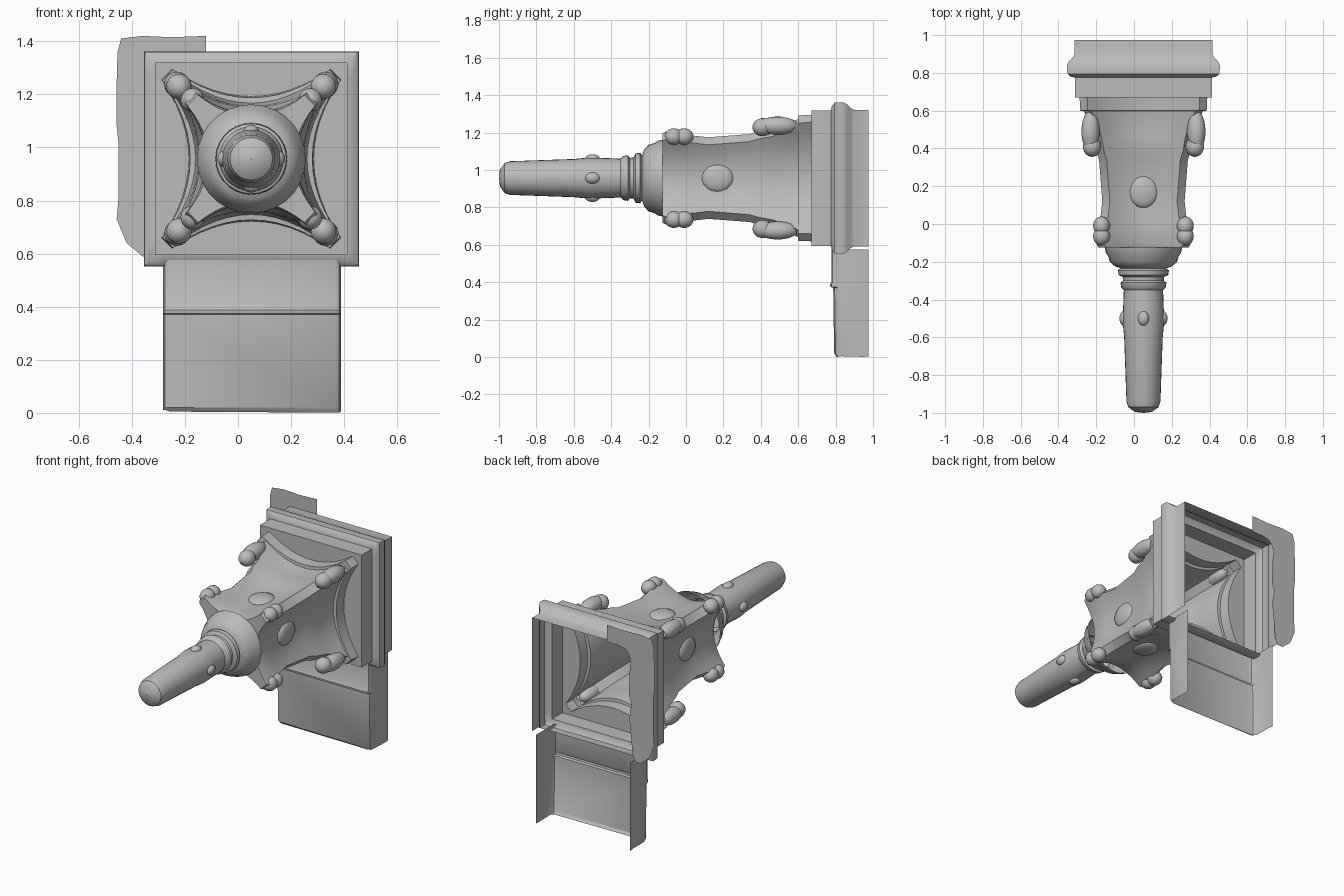
import bpy, bmesh, math, random
from mathutils import Matrix, Vector

random.seed(4)
cube = bpy.data.objects.get("Cube")
if cube:
    bpy.data.objects.remove(cube)

CX, CZ = 0.05, 0.957          # centre line of the finial, which runs along y

stone = bpy.data.materials.new("grey stone")
stone.use_nodes = True
GREY = (0.5, 0.5, 0.5, 1)
stone.diffuse_color = GREY
stone.node_tree.nodes["Principled BSDF"].inputs["Base Color"].default_value = GREY


def finish(bm, name, angle=35):
    bmesh.ops.remove_doubles(bm, verts=bm.verts, dist=0.0005)
    bmesh.ops.recalc_face_normals(bm, faces=bm.faces)
    mesh = bpy.data.meshes.new(name)
    bm.to_mesh(mesh)
    bm.free()
    ob = bpy.data.objects.new(name, mesh)
    bpy.context.collection.objects.link(ob)
    mesh.materials.append(stone)
    bpy.ops.object.select_all(action='DESELECT')
    ob.select_set(True)
    bpy.context.view_layer.objects.active = ob
    bpy.ops.object.shade_smooth_by_angle(angle=math.radians(angle))
    return ob


def loft(rings, closed=True):
    bm = bmesh.new()
    rows = [[bm.verts.new(p) for p in ring] for ring in rings]
    n = len(rows[0])
    for a, b in zip(rows, rows[1:]):
        for i in range(n if closed else n - 1):
            j = (i + 1) % n
            bm.faces.new((a[i], a[j], b[j], b[i]))
    return bm


def circle(y, r, n=28):
    return [(CX + r * math.cos(math.tau * i / n), y, CZ + r * math.sin(math.tau * i / n))
            for i in range(n)]


def star(y, mid, corner, chamfer=0.04, n=12):
    """Square section with sides bowed inwards and cut corners."""
    pts = []
    for k in range(4):
        turn = Matrix.Rotation(k * math.pi / 2, 2)
        for i in range(n + 1):
            u = 2 * i / n - 1
            p = turn @ Vector((-u * (corner - chamfer), mid + (corner - mid) * u * u))
            pts.append((CX + p.x, y, CZ + p.y))
    return pts


def blobs(name, items):
    """Ellipsoids given as (location, radii, turn about y)."""
    bm = bmesh.new()
    for loc, radii, turn in items:
        m = (Matrix.Translation((CX, 0, CZ)) @ Matrix.Rotation(turn, 4, 'Y')
             @ Matrix.Translation(loc) @ Matrix.Diagonal((*radii, 1)))
        bmesh.ops.create_uvsphere(bm, u_segments=14, v_segments=9, radius=1, matrix=m)
    return finish(bm, name, 60)


# Rod with stepped collars
rod = [(-1, 0.002), (-0.995, 0.045), (-0.97, 0.08), (-0.94, 0.09), (-0.6, 0.102), (-0.52, 0.11),
       (-0.46, 0.108), (-0.35, 0.104), (-0.335, 0.118), (-0.31, 0.122), (-0.3, 0.108),
       (-0.28, 0.11), (-0.27, 0.132), (-0.245, 0.135), (-0.235, 0.12), (-0.225, 0.15),
       (-0.2, 0.178), (-0.17, 0.187), (-0.15, 0.2), (-0.125, 0.205)]
finish(loft([circle(y, r) for y, r in rod]), "rod")

quarters = [k * math.pi / 2 for k in range(4)]
diagonals = [q + math.pi / 4 for q in quarters]
blobs("rod_buds", [((0.103, -0.5, 0), (0.025, 0.04, 0.03), q) for q in quarters])

# Shaft flaring from the small capital to the large one
shaft = [(-0.125, 0.11, 0.13), (-0.125, 0.16, 0.24), (-0.1, 0.17, 0.25), (-0.02, 0.172, 0.245),
         (0.03, 0.172, 0.228), (0.12, 0.17, 0.218), (0.34, 0.18, 0.235), (0.38, 0.195, 0.248),
         (0.46, 0.198, 0.262), (0.54, 0.2, 0.29), (0.598, 0.21, 0.315), (0.6, 0.23, 0.335),
         (0.67, 0.235, 0.338)]
finish(loft([star(*s) for s in shaft]), "shaft")

# Corner scrolls and rosettes
R2 = math.sqrt(2)
blobs("small_scrolls", [((0.222 * R2, y, 0), (0.045, 0.05, 0.045), d)
                        for d in diagonals for y in (-0.065, -0.01)])
blobs("large_scrolls", [((o * R2, y, 0), (0.05, ry, 0.048), d) for d in diagonals
                        for o, y, ry in ((0.272, 0.41, 0.055), (0.28, 0.49, 0.11))])
blobs("rosettes", [((0.172, 0.17, 0), (0.025, 0.085, 0.075), q) for q in quarters])

# Square moulded frame, open at the back
steps = [(0.67, 0.362), (0.775, 0.362), (0.78, 0.385), (0.795, 0.403), (0.84, 0.405),
         (0.86, 0.395), (0.88, 0.375), (0.9, 0.365), (0.975, 0.365)]
rings = [star(0.67, 0.235, 0.338)] + [star(y, h, h, 0) for y, h in steps]
frame = loft(rings)
under = [f for f in frame.faces
         if f.calc_center_median().y > 0.87 and f.calc_center_median().z < CZ - 0.36]
bmesh.ops.delete(frame, geom=under, context='FACES')
finish(frame, "frame")

# Lower panel: a shallow channel with a ridge across its front
def channel(z, y, half=0.335, r=0.025):
    right = [(half, 0.975), (half, 0.94), (half, y + r), (half - 0.3 * r, y + 0.3 * r),
             (half - r, y)]
    outline = right + [(-x, yy) for x, yy in reversed(right)]
    return [(CX + 0.003 + x, yy, z) for x, yy in outline]

levels = [(0.005, 0.805), (0.02, 0.792), (0.37, 0.787), (0.375, 0.772), (0.388, 0.77),
          (0.4, 0.777), (0.575, 0.777)]
panel = loft([channel(z, y) for z, y in levels], closed=False)
for v in panel.verts:
    if v.co.z < 0.01:
        v.co.z = random.uniform(0, 0.012)
finish(panel, "lower_panel")

# Thin backing sheet with a worn outer edge
outer = [(-0.12, 1.42), (-0.25, 1.415), (-0.36, 1.42), (-0.44, 1.41)]
outer += [(-0.455 + random.uniform(-0.004, 0.006), 1.36 - 0.07 * i) for i in range(10)]
outer += [(-0.42, 0.64), (-0.36, 0.59)]
inner = [(-0.12, 1.31)] + [(-0.2, 1.31), (-0.25, 1.3), (-0.275, 1.27)]
inner += [(-0.285 + random.uniform(-0.012, 0.012), 1.23 - 0.055 * i) for i in range(10)]
inner += [(-0.3, 0.64), (-0.32, 0.59)]
finish(loft([[(x, 0.975, z) for x, z in edge] for edge in (outer, inner)], closed=False),
       "backing_sheet")
